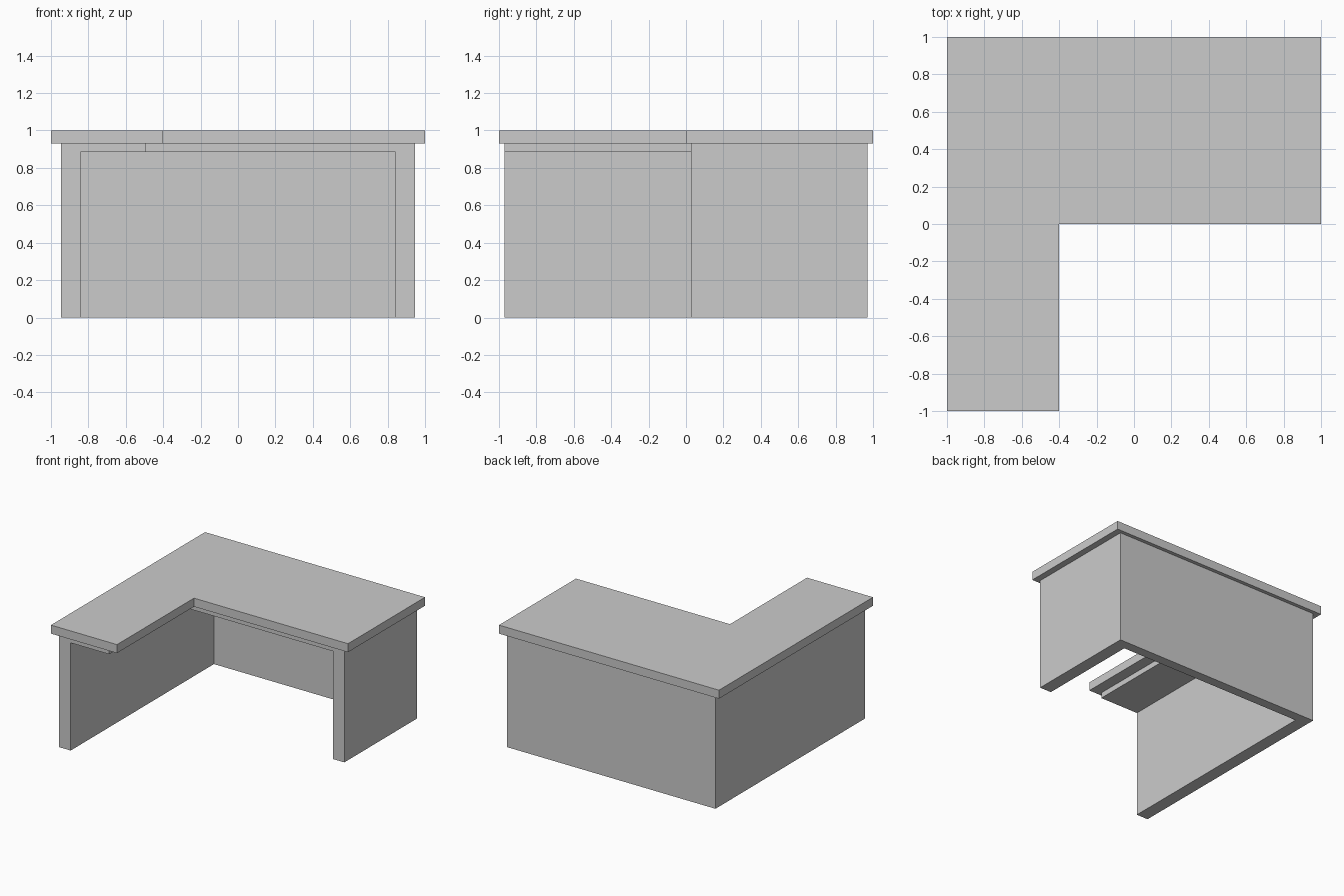
import bpy
import bmesh

if "Cube" in bpy.data.objects:
    bpy.data.objects.remove(bpy.data.objects["Cube"])


def prism(name, outline, z0, z1):
    """Extrude a flat outline from z0 up to z1."""
    bm = bmesh.new()
    base = bm.faces.new([bm.verts.new((x, y, z0)) for x, y in outline])
    top = bmesh.ops.extrude_face_region(bm, geom=[base])["geom"]
    verts = [v for v in top if isinstance(v, bmesh.types.BMVert)]
    bmesh.ops.translate(bm, verts=verts, vec=(0, 0, z1 - z0))
    bmesh.ops.recalc_face_normals(bm, faces=bm.faces)
    mesh = bpy.data.meshes.new(name)
    bm.to_mesh(mesh)
    bm.free()
    obj = bpy.data.objects.new(name, mesh)
    bpy.context.collection.objects.link(obj)
    return obj


def l_outline(x0, x1, y0, y1, inner_x, inner_y):
    """L shape: wide part at the back, narrow arm on the left."""
    return [(x0, y0), (inner_x, y0), (inner_x, inner_y),
            (x1, inner_y), (x1, y1), (x0, y1)]


# Desk top
prism("desk_top", l_outline(-1, 1, -1, 1, -0.4, 0), 0.93, 1.0)

# Walls and the thin sub-top, hollowed out by the knee space
body = prism("desk_body", l_outline(-0.947, 0.947, -0.97, 0.97, -0.492, 0.028), 0, 0.93)
cutter = prism("knee_space_cutter",
               [(-0.842, -1.2), (0.842, -1.2), (0.842, 0.89), (-0.842, 0.89)],
               -0.1, 0.885)
cutter.hide_render = True
mod = body.modifiers.new("knee_space", 'BOOLEAN')
mod.operation = 'DIFFERENCE'
mod.solver = 'EXACT'
mod.object = cutter
bpy.context.view_layer.objects.active = body
bpy.ops.object.modifier_apply(modifier=mod.name)
bpy.data.objects.remove(cutter)
